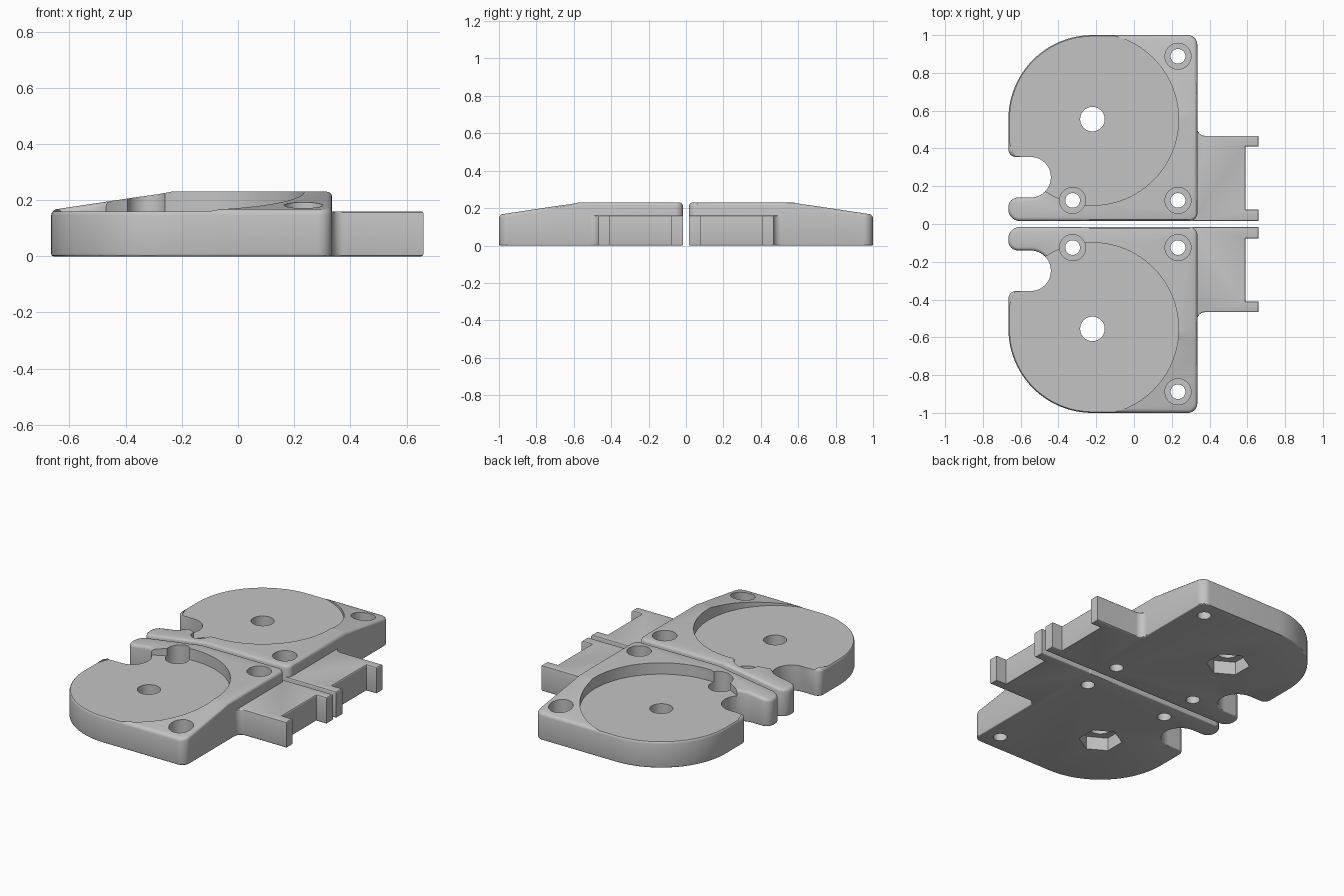
import bpy, bmesh, math
from mathutils import Vector

if "Cube" in bpy.data.objects:
    bpy.data.objects.remove(bpy.data.objects["Cube"])

CENTRE = Vector((-0.22, 0.555))   # pocket centre, shared with the big corner
CORNER = 0.445
grey = bpy.data.materials.new("grey_plastic")
grey.diffuse_color = (0.55, 0.55, 0.55, 1)
grey.use_nodes = True
grey.node_tree.nodes["Principled BSDF"].inputs["Base Color"].default_value = grey.diffuse_color


def rounded(corners):
    """Outline with right-angled corners (x, y, radius) turned into arcs."""
    pts = []
    for i, (x, y, r) in enumerate(corners):
        p = Vector((x, y))
        if r == 0:
            pts.append(p)
            continue
        u = (Vector(corners[i - 1][:2]) - p).normalized()
        v = (Vector(corners[(i + 1) % len(corners)][:2]) - p).normalized()
        c = p + (u + v) * r
        n = 24 if r > 0.3 else 10
        for k in range(n + 1):
            a = math.pi / 2 * k / n
            pts.append(c - v * r * math.cos(a) - u * r * math.sin(a))
    return pts


def circle(x, y, r, n=48, turn=0.0):
    return [Vector((x + r * math.cos(turn + 2 * math.pi * k / n),
                    y + r * math.sin(turn + 2 * math.pi * k / n))) for k in range(n)]


def make(name, bm):
    bmesh.ops.recalc_face_normals(bm, faces=bm.faces)
    me = bpy.data.meshes.new(name)
    bm.to_mesh(me)
    bm.free()
    ob = bpy.data.objects.new(name, me)
    bpy.context.collection.objects.link(ob)
    me.materials.append(grey)
    return ob


def prism(name, pts, z0, z1):
    bm = bmesh.new()
    face = bm.faces.new([bm.verts.new((p.x, p.y, z0)) for p in pts])
    top = bmesh.ops.extrude_face_region(bm, geom=[face])["geom"]
    for v in top:
        if isinstance(v, bmesh.types.BMVert):
            v.co.z = z1
    return make(name, bm)


def activate(ob):
    bpy.ops.object.select_all(action='DESELECT')
    ob.select_set(True)
    bpy.context.view_layer.objects.active = ob


def cut(ob, cutter):
    activate(ob)
    m = ob.modifiers.new("cut", 'BOOLEAN')
    m.operation, m.solver, m.object = 'DIFFERENCE', 'EXACT', cutter
    bpy.ops.object.modifier_apply(modifier=m.name)
    bpy.data.objects.remove(cutter)


def soften(ob, top, bottom):
    """Round the upper and lower rims."""
    bm = bmesh.new()
    bm.from_mesh(ob.data)
    bmesh.ops.remove_doubles(bm, verts=bm.verts, dist=0.0005)
    for size, upper in ((top, True), (bottom, False)):
        edges = [e for e in bm.edges if len(e.link_faces) == 2
                 and e.calc_face_angle() > 0.9
                 and abs(e.verts[0].co.z - e.verts[1].co.z) < 0.05
                 and ((e.verts[0].co.z > 0.1) == upper)]
        bmesh.ops.bevel(bm, geom=edges, offset=size, segments=3, profile=0.5,
                        affect='EDGES', clamp_overlap=False)
    bm.to_mesh(ob.data)
    bm.free()


def finish(ob):
    """Second half is a mirror image across y = 0."""
    activate(ob)
    m = ob.modifiers.new("mirror", 'MIRROR')
    m.use_axis = (False, True, False)
    m.use_mirror_merge = False
    bpy.ops.object.modifier_apply(modifier=m.name)
    bpy.ops.object.shade_smooth_by_angle(angle=math.radians(30))


# Plate with a big round corner and a notch in its left side
plate = prism("plate", rounded([
    (0.335, 0.016, 0.04), (0.335, 1.0, 0.05), (-0.665, 1.0, CORNER),
    (-0.665, 0.355, 0.04), (-0.44, 0.355, 0.107), (-0.44, 0.14, 0.107),
    (-0.665, 0.14, 0.05), (-0.665, 0.016, 0.06)]), 0.0, 0.23)

# Sloping top: a profile swept along the two outer sides and the round corner
profile = [(-0.1, 0.15), (0.3, 0.21), (0.38, 0.221), (0.43, 0.2305),
           (0.43, 0.4), (-0.1, 0.4)]
stations = [(Vector((0.6, CENTRE.y)), math.pi / 2)]
stations += [(CENTRE, math.pi / 2 * (1 + k / 24)) for k in range(25)]
stations += [(Vector((CENTRE.x, -0.3)), math.pi)]
bm = bmesh.new()
rings = []
for base, a in stations:
    out = Vector((math.cos(a), math.sin(a)))
    rings.append([bm.verts.new((*(base + out * (CORNER - d)), z)) for d, z in profile])
for r0, r1 in zip(rings, rings[1:]):
    for i in range(len(profile)):
        j = (i + 1) % len(profile)
        bm.faces.new((r0[i], r0[j], r1[j], r1[i]))
bm.faces.new(rings[0])
bm.faces.new(rings[-1])
cut(plate, make("slope_cutter", bm))
soften(plate, 0.018, 0.008)

# Round pocket, centre hole and nut recess
cut(plate, prism("pocket_cutter", circle(*CENTRE, 0.456, 96), 0.16, 0.5))
cut(plate, prism("centre_cutter", circle(*CENTRE, 0.065), -0.1, 0.5))
cut(plate, prism("nut_cutter", circle(*CENTRE, 0.122, 6, math.pi / 2), -0.1, 0.08))

# Counterbored screw holes
for x, y in ((0.233, 0.888), (0.233, 0.125), (-0.325, 0.125)):
    cut(plate, prism("head_cutter", circle(x, y, 0.069), 0.08, 0.5))
    cut(plate, prism("screw_cutter", circle(x, y, 0.039, 32), -0.1, 0.5))
finish(plate)

# Side tab with two short prongs and a fillet into the plate
tab = prism("side_tab", rounded([
    (0.31, 0.016, 0), (0.66, 0.016, 0), (0.66, 0.078, 0), (0.59, 0.078, 0),
    (0.59, 0.41, 0), (0.66, 0.41, 0), (0.66, 0.467, 0), (0.335, 0.467, 0.04),
    (0.335, 0.51, 0), (0.31, 0.51, 0)]), 0.0, 0.16)
soften(tab, 0.007, 0.007)
finish(tab)
